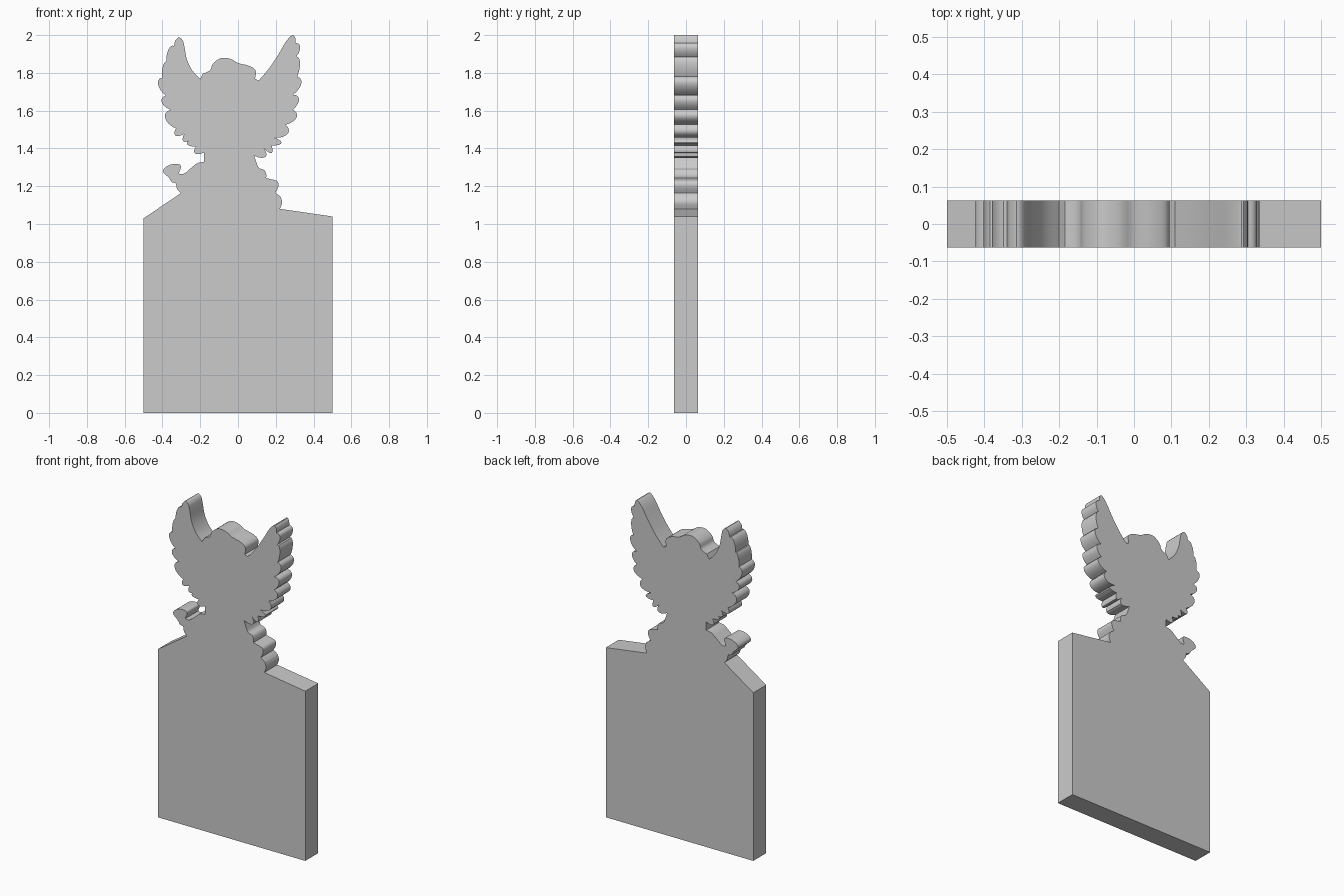
import bpy, bmesh
from mathutils import Vector

if "Cube" in bpy.data.objects:
    bpy.data.objects.remove(bpy.data.objects["Cube"])

HALF = 0.0625  # half thickness of the plaque


def smooth(points, n=4):
    """Rounded stroke through the points (Catmull-Rom)."""
    p = [Vector(q) for q in points]
    p = [p[0]] + p + [p[-1]]
    out = []
    for i in range(1, len(p) - 2):
        a, b, c, d = p[i - 1:i + 3]
        for k in range(n):
            t = k / n
            out.append(0.5 * (2 * b + (c - a) * t + (2 * a - 5 * b + 4 * c - d) * t * t
                              + (3 * b - a - 3 * c + d) * t ** 3))
    return out + [p[-1]]


def feathers(notches, side, n=7):
    """Scalloped wing edge, bottom to top; every notch is (x, z, bulge of the next feather)."""
    out = []
    for (ax, az, h), (bx, bz, _) in zip(notches, notches[1:]):
        a, b = Vector((ax, az)), Vector((bx, bz))
        d = b - a
        o = Vector((d.y, -d.x)).normalized() * side * h
        c1, c2 = a + d * 0.4 + o, b + o * 1.15
        for k in range(n):
            t = k / n
            s = 1 - t
            out.append(a * s ** 3 + c1 * 3 * s * s * t + c2 * 3 * s * t * t + b * t ** 3)
    return out + [Vector(notches[-1][:2])]


# Plaque base, left side and sloped shoulder
outline = [Vector(p) for p in ((0.5, 0), (-0.5, 0), (-0.5, 1.03))]

# Left arm with raised hand
outline += smooth([(-.303, 1.163), (-.322, 1.185), (-.328, 1.215)])
outline += smooth([(-.352, 1.222), (-.366, 1.245), (-.394, 1.272), (-.39, 1.295),
                   (-.355, 1.315), (-.312, 1.316), (-.302, 1.30), (-.312, 1.268),
                   (-.285, 1.267), (-.25, 1.295), (-.215, 1.322), (-.18, 1.328)])

# Left wing
outline += feathers([(-.18, 1.378, .04), (-.222, 1.41, .05), (-.238, 1.452, .045),
                     (-.285, 1.477, .04), (-.328, 1.505, .05), (-.357, 1.605, .04),
                     (-.382, 1.68, .035), (-.402, 1.775, .014), (-.379, 1.86, .022),
                     (-.339, 1.943, .01)], -1)
outline += smooth([(-.334, 1.968), (-.314, 1.988), (-.293, 1.972), (-.283, 1.935),
                   (-.27, 1.87), (-.24, 1.81), (-.2, 1.768)])

# Head
outline += smooth([(-.185, 1.796), (-.148, 1.814), (-.135, 1.845), (-.11, 1.868),
                   (-.08, 1.88), (-.035, 1.873), (0, 1.852), (.05, 1.84),
                   (.085, 1.823), (.095, 1.80), (.09, 1.768)])

# Right wing
outline += smooth([(.11, 1.76), (.165, 1.825), (.215, 1.9), (.255, 1.967),
                   (.288, 2.0), (.303, 1.985)])
outline += reversed(feathers([(.085, 1.362, .05), (.138, 1.40, .045), (.178, 1.415, .055),
                              (.192, 1.457, .05), (.252, 1.526, .045), (.29, 1.605, .04),
                              (.291, 1.685, .037), (.313, 1.78, .022), (.309, 1.887, .028),
                              (.305, 1.958, .01)], 1))

# Right arm drapery
outline += smooth([(.10, 1.318), (.112, 1.296), (.14, 1.285), (.15, 1.26), (.148, 1.243)])
outline += smooth([(.18, 1.236), (.208, 1.226), (.214, 1.20), (.198, 1.165)])
outline += smooth([(.225, 1.145), (.234, 1.115), (.222, 1.08)])
outline.append(Vector((0.5, 1.04)))

# Drop doubled points
clean = [p for i, p in enumerate(outline) if (p - outline[i - 1]).length > 1e-4]

# Extrude the silhouette into one solid
bm = bmesh.new()
front = bm.faces.new([bm.verts.new((p.x, -HALF, p.y)) for p in clean])
back = bmesh.ops.extrude_face_region(bm, geom=[front], use_keep_orig=True)
bmesh.ops.translate(bm, vec=(0, 2 * HALF, 0),
                    verts=[g for g in back["geom"] if isinstance(g, bmesh.types.BMVert)])
bmesh.ops.recalc_face_normals(bm, faces=bm.faces)
bmesh.ops.triangulate(bm, faces=[f for f in bm.faces if len(f.verts) > 4])

mesh = bpy.data.meshes.new("winged_plaque")
bm.to_mesh(mesh)
bm.free()
obj = bpy.data.objects.new("winged_plaque", mesh)
bpy.context.collection.objects.link(obj)

stone = bpy.data.materials.new("plain grey")
stone.diffuse_color = (0.6, 0.6, 0.6, 1)
stone.use_nodes = True
stone.node_tree.nodes["Principled BSDF"].inputs["Base Color"].default_value = stone.diffuse_color
mesh.materials.append(stone)

bpy.context.view_layer.objects.active = obj
obj.select_set(True)
bpy.ops.object.shade_smooth_by_angle(angle=0.6)
